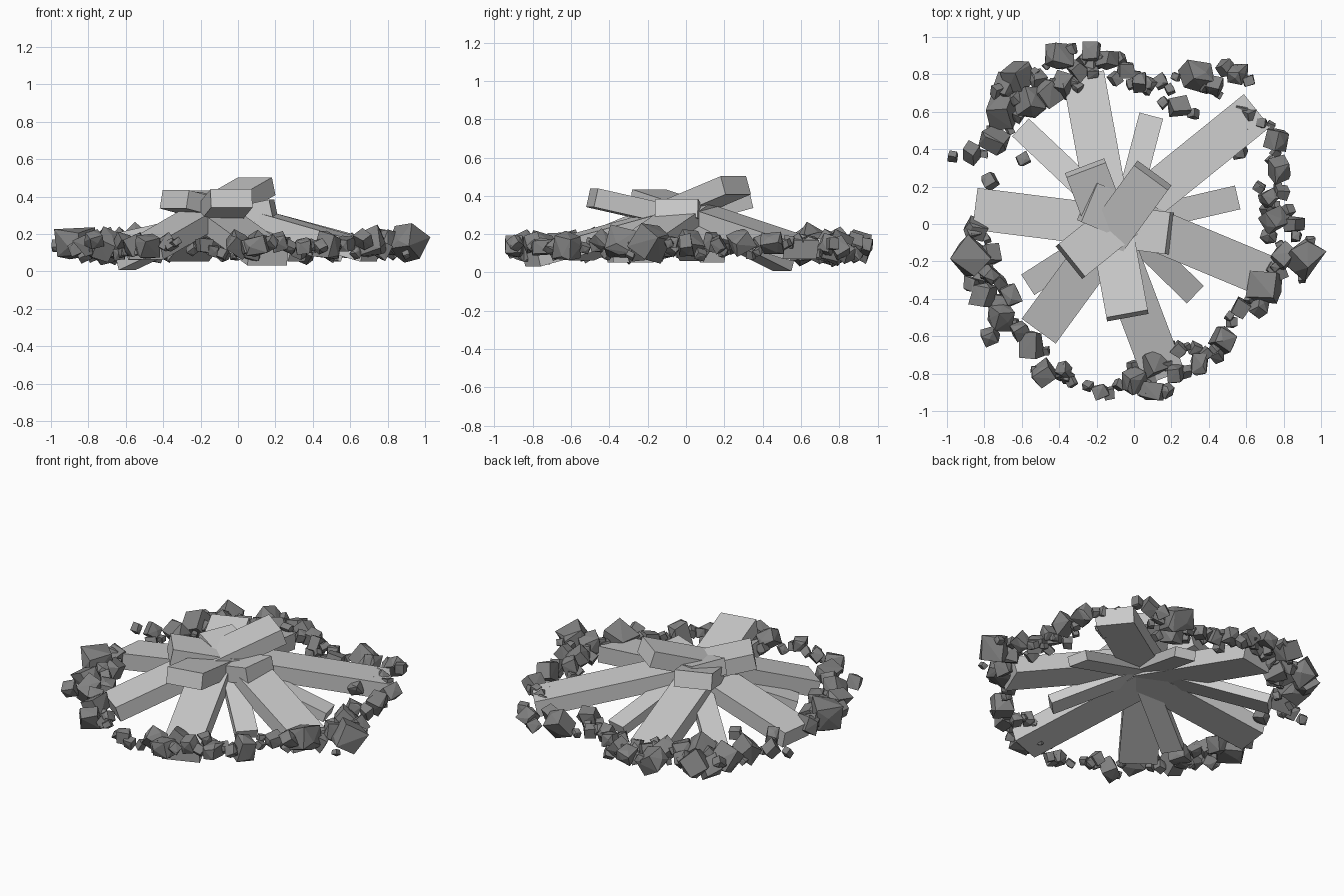
import bpy, bmesh, random
from math import pi
from mathutils import Vector, Matrix, Euler

if "Cube" in bpy.data.objects:
    bpy.data.objects.remove(bpy.data.objects["Cube"])

random.seed(11)

stone_mat = bpy.data.materials.new("dark_stone")
stone_mat.diffuse_color = (0.22, 0.22, 0.22, 1)
stone_mat.use_nodes = True
stone_mat.node_tree.nodes["Principled BSDF"].inputs["Base Color"].default_value = stone_mat.diffuse_color


def make_object(name, bm, mat=None):
    bmesh.ops.recalc_face_normals(bm, faces=bm.faces)
    mesh = bpy.data.meshes.new(name)
    bm.to_mesh(mesh)
    bm.free()
    if mat:
        mesh.materials.append(mat)
    ob = bpy.data.objects.new(name, mesh)
    bpy.context.collection.objects.link(ob)
    return ob


def log(name, low, high, width, thick):
    """Square-cut log running between two end centres."""
    a, b = Vector(low), Vector(high)
    d = (b - a).normalized()
    side = d.cross(Vector((0, 0, 1))).normalized()
    up = side.cross(d)
    rot = Matrix((d, side, up)).transposed().to_4x4()
    bm = bmesh.new()
    bmesh.ops.create_cube(bm, size=1, matrix=Matrix.Translation((a + b) / 2) @ rot
                          @ Matrix.Diagonal(((b - a).length, width, thick, 1)))
    make_object(name, bm)


def add_rock(bm, x, y, z, size):
    """Chipped block: convex hull of jittered box corners plus a few bumps."""
    rot = Euler([random.uniform(0, 2 * pi) for _ in range(3)]).to_matrix()
    dims = Vector([random.uniform(0.75, 1.05) for _ in range(3)]) * size / 2
    pts = []
    for sx in (-1, 1):
        for sy in (-1, 1):
            for sz in (-1, 1):
                pts.append([s * random.uniform(0.6, 0.9) for s in (sx, sy, sz)])
    for axis in range(3):
        p = [random.uniform(-0.5, 0.5) for _ in range(3)]
        p[axis] = random.choice((-0.95, 0.95))
        pts.append(p)
    verts = [bm.verts.new(rot @ Vector([c * d for c, d in zip(p, dims)])
                          + Vector((x, y, z))) for p in pts]
    res = bmesh.ops.convex_hull(bm, input=verts)
    loose = [v for v in res["geom_interior"] if isinstance(v, bmesh.types.BMVert)]
    if loose:
        bmesh.ops.delete(bm, geom=loose, context='VERTS')


# Thick logs: low outer end, raised end past the centre
thick_logs = [
    ((-0.27, 0.79, 0.10), (-0.035, -0.49, 0.39)),
    ((0.65, 0.60, 0.12), (-0.34, -0.20, 0.385)),
    ((-0.84, 0.08, 0.11), (0.19, -0.05, 0.335)),
    ((-0.50, -0.56, 0.11), (0.10, 0.26, 0.455)),
    ((0.16, -0.81, 0.08), (-0.26, 0.30, 0.385)),
    ((0.71, -0.28, 0.10), (-0.25, 0.12, 0.375)),
]
for i, (low, high) in enumerate(thick_logs):
    log(f"thick_log_{i + 1}", low, high, 0.225, 0.10)

# Thin logs tucked underneath, meeting at the centre
thin_ends = [(-0.60, 0.51, 0.035), (0.09, 0.57, 0.09), (0.545, 0.14, 0.08),
             (0.32, -0.37, 0.08), (-0.56, -0.32, 0.09)]
for i, end in enumerate(thin_ends):
    log(f"thin_log_{i + 1}", end, (-0.06, 0.0, 0.29), 0.13, 0.06)

# Large stones of the ring: x, y, diameter
stones = [
    (-.40, .90, .15), (-.62, .79, .18), (-.70, .60, .17), (-.74, .45, .14), (-.56, .65, .14),
    (-.47, .70, .14), (-.38, .74, .12), (-.30, .82, .11), (-.23, .92, .10), (-.14, .88, .10),
    (-.04, .82, .10), (.03, .76, .09), (.14, .76, .08), (.34, .79, .15), (.24, .63, .13),
    (.55, .80, .10), (.43, .74, .10), (.61, .58, .09), (.76, .45, .11), (.78, .29, .13),
    (.72, .14, .11), (.75, .02, .13), (.85, .00, .10), (.91, -.18, .16), (.80, -.17, .12),
    (.70, -.33, .17), (.57, -.45, .10), (.48, -.62, .15), (.35, -.75, .11), (.24, -.67, .08),
    (.10, -.75, .15), (.10, -.89, .12), (.00, -.84, .12), (-.18, -.90, .10), (-.48, -.80, .12),
    (-.36, -.82, .07), (-.55, -.65, .14), (-.71, -.50, .15), (-.80, -.38, .14), (-.87, -.18, .18),
    (-.77, -.16, .13), (-.84, -.02, .12), (-.77, .23, .08), (-.87, .38, .09), (-.97, .36, .06),
]
bm = bmesh.new()
for x, y, s in stones:
    add_rock(bm, x, y, 0.125 + 0.27 * s * random.uniform(0.1, 1.0), s * 1.15)
make_object("ring_stones", bm, stone_mat)

# Medium stones thickening the dense stretches of the ring: x, y, diameter
medium = [
    (-.61, -.57, .10), (-.77, -.60, .09), (-.66, -.38, .12), (-.72, -.31, .08), (-.87, -.32, .09),
    (-.77, -.27, .10), (-.59, .35, .08), (-.68, .73, .12), (-.52, .78, .09), (-.23, .83, .08),
    (.22, -.80, .09), (.44, -.70, .08), (.67, -.44, .09), (.77, -.26, .10), (.79, .17, .08),
    (.33, -.67, .07), (.68, .54, .07), (.56, .39, .08), (-.72, -.42, .10), (.07, -.82, .10),
]
bm = bmesh.new()
for x, y, s in medium:
    add_rock(bm, x, y, random.uniform(0.10, 0.17), s * 1.15)
make_object("medium_stones", bm, stone_mat)

# Small stones scattered beside the large ones
bm = bmesh.new()
for x, y, s in stones[:-4]:
    out = Vector((x, y)).normalized()
    along = Vector((-out.y, out.x))
    for side in (-1, 1):
        p = (Vector((x, y)) + along * side * s * random.uniform(0.4, 0.75)
             + out * random.uniform(-0.05, 0.02))
        add_rock(bm, p.x, p.y, random.uniform(0.09, 0.17), random.uniform(0.05, 0.09))
make_object("small_stones", bm, stone_mat)
